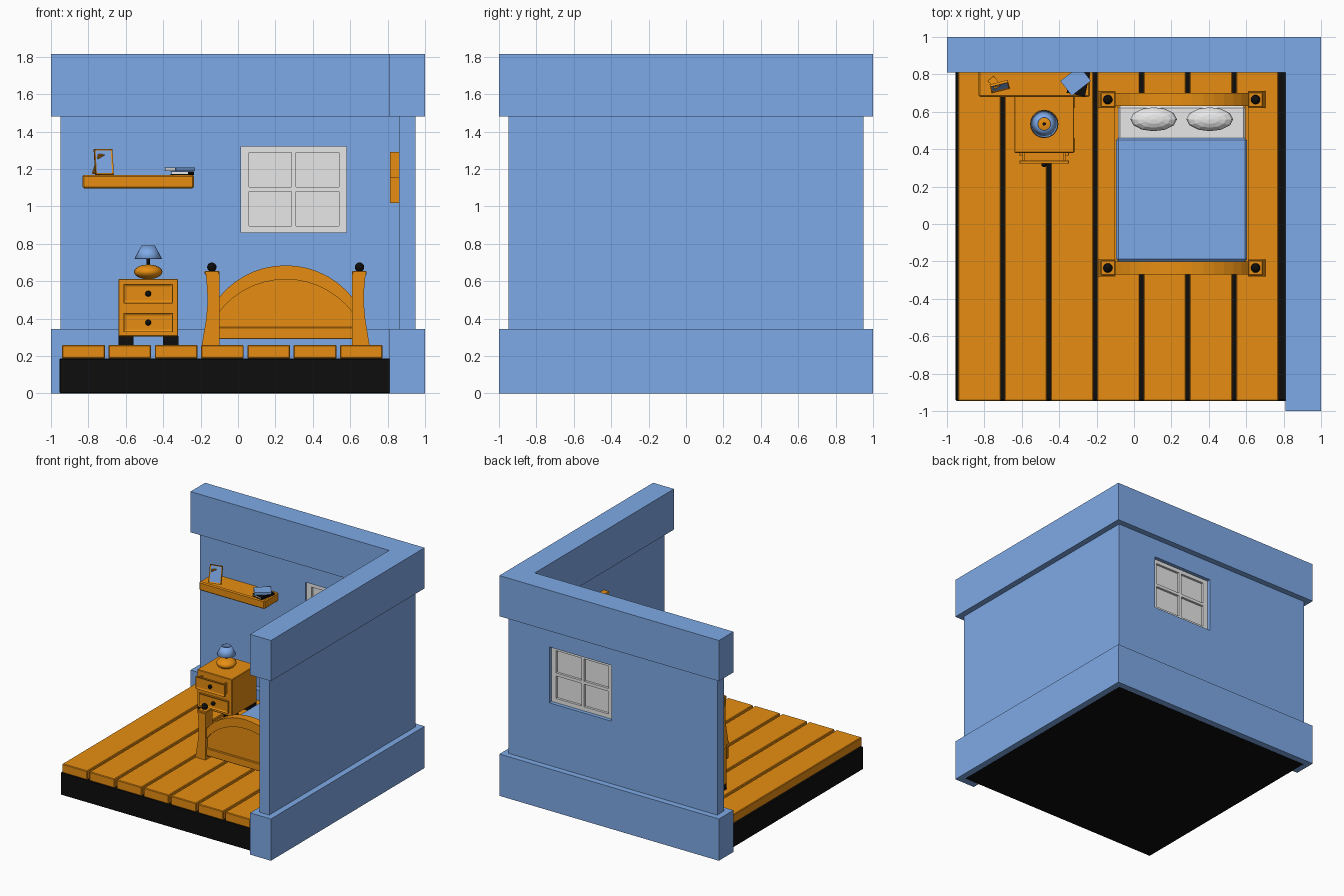
import bpy, bmesh, math
from mathutils import Matrix, Vector

if "Cube" in bpy.data.objects:
    bpy.data.objects.remove(bpy.data.objects["Cube"])


def material(name, rgb):
    m = bpy.data.materials.new(name)
    m.diffuse_color = (*rgb, 1)
    m.use_nodes = True
    m.node_tree.nodes["Principled BSDF"].inputs["Base Color"].default_value = m.diffuse_color
    return m


BLUE = material("soft_blue", (0.21, 0.40, 0.80))
WOOD = material("orange_wood", (0.80, 0.27, 0.006))
BLACK = material("black", (0.004, 0.004, 0.004))
WHITE = material("off_white", (0.80, 0.80, 0.80))


def finish(name, bm, mats, matrix=None, smooth=False, bevel=0):
    if matrix:
        bm.transform(matrix)
    bmesh.ops.recalc_face_normals(bm, faces=bm.faces)
    me = bpy.data.meshes.new(name)
    bm.to_mesh(me)
    bm.free()
    for m in mats if isinstance(mats, tuple) else (mats,):
        me.materials.append(m)
    ob = bpy.data.objects.new(name, me)
    bpy.context.collection.objects.link(ob)
    if bevel:
        b = ob.modifiers.new("bevel", 'BEVEL')
        b.width, b.segments = bevel, 1
    if smooth:
        bpy.ops.object.select_all(action='DESELECT')
        ob.select_set(True)
        bpy.context.view_layer.objects.active = ob
        bpy.ops.object.shade_smooth_by_angle(angle=math.radians(40))
    return ob


def box(name, x, y, z, mats, inset=0, depth=0.008, matrix=None, bevel=0):
    """Box from three ranges; inset sinks a panel (second colour) into the -y face."""
    bm = bmesh.new()
    bmesh.ops.create_cube(bm, size=1)
    for v in bm.verts:
        v.co = Vector(r[0] + (c + 0.5) * (r[1] - r[0]) for c, r in zip(v.co, (x, y, z)))
    bm.normal_update()
    if inset:
        face = next(f for f in bm.faces if f.normal.y < -0.9)
        bmesh.ops.inset_individual(bm, faces=[face], thickness=inset)
        for v in face.verts:
            v.co.y += depth
        if isinstance(mats, tuple):
            face.material_index = 1
    return finish(name, bm, mats, matrix, bevel=bevel)


def prism(name, pts, lo, hi, mat, axis='y', bevel=0):
    """Extrude an outline: (x, z) along y, or (x, y) along z."""
    bm = bmesh.new()
    at = (lambda p, h: (p[0], h, p[1])) if axis == 'y' else (lambda p, h: (p[0], p[1], h))
    face = bm.faces.new([bm.verts.new(at(p, lo)) for p in pts])
    new = bmesh.ops.extrude_face_region(bm, geom=[face])["geom"]
    shift = Vector(at((0, 0), hi - lo))
    for v in new:
        if isinstance(v, bmesh.types.BMVert):
            v.co += shift
    return finish(name, bm, mat, bevel=bevel)


def ball(name, centre, radii, mat, seg=16, rings=10, smooth=True):
    bm = bmesh.new()
    bmesh.ops.create_uvsphere(bm, u_segments=seg, v_segments=rings, radius=1)
    return finish(name, bm, mat, Matrix.Translation(centre) @ Matrix.Diagonal((*radii, 1)), smooth)


def cylinder(name, centre, r1, r2, h, mat, caps=True, seg=16):
    bm = bmesh.new()
    bmesh.ops.create_cone(bm, cap_ends=caps, segments=seg, radius1=r1, radius2=r2, depth=h)
    return finish(name, bm, mat, Matrix.Translation(centre), True)


# Walls: L-shaped trims and a thinner wall between them
def corner(lo, hi):
    return [(-hi, hi), (-hi, lo), (lo, lo), (lo, -hi), (hi, -hi), (hi, hi)]


prism("lower_trim", corner(0.81, 1), 0.001, 0.345, BLUE, 'z')
prism("upper_trim", corner(0.81, 1), 1.48, 1.815, BLUE, 'z')
wall = [(-0.95, 0.95), (-0.95, 0.86), (0.86, 0.86), (0.86, -0.95), (0.95, -0.95), (0.95, 0.95)]
walls = prism("walls", wall, 0.34, 1.485, BLUE, 'z')
cutter = box("window_cutter", (0.015, 0.58), (0.7, 1.1), (0.86, 1.32), BLUE)
cutter.hide_render = True
cutter.hide_set(True)
cut = walls.modifiers.new("window_hole", 'BOOLEAN')
cut.object, cut.operation, cut.solver = cutter, 'DIFFERENCE', 'EXACT'

# Window: pane plate with frame bars
box("window_pane", (0.02, 0.575), (0.89, 0.90), (0.865, 1.315), WHITE)
for i, x in enumerate([(0.015, 0.06), (0.285, 0.31), (0.54, 0.58)]):
    box(f"window_upright_{i}", x, (0.87, 0.92), (0.86, 1.32), WHITE)
for i, z in enumerate([(0.86, 0.895), (1.08, 1.105), (1.288, 1.32)]):
    box(f"window_crossbar_{i}", (0.015, 0.58), (0.871, 0.919), z, WHITE)

# Floor
box("floor_base", (-0.955, 0.95), (-0.945, 0.95), (0, 0.188), BLACK, bevel=0.006)
for i in range(7):
    x = -0.94 + i * 0.2475
    box(f"floor_plank_{i}", (x, x + 0.228), (-0.945, 0.83), (0.186, 0.26), WOOD, bevel=0.005)

# Bed: matching headboard and footboard with flared posts
CX = 0.255


def arch(base, top, n=14, half=0.36):
    rise = top - base
    r = (half * half + rise * rise) / (2 * rise)
    a = math.asin(half / r)
    return [(CX + r * math.sin(t), top - r + r * math.cos(t))
            for t in (-a + 2 * a * i / n for i in range(n + 1))]


post = [(-0.10, 0.26), (-0.193, 0.26), (-0.183, 0.32), (-0.170, 0.40),
        (-0.163, 0.48), (-0.165, 0.56), (-0.172, 0.64), (-0.10, 0.64)]
for end, y in (("foot", -0.235), ("head", 0.665)):
    upper, lower = arch(0.51, 0.685), arch(0.43, 0.61)
    prism(f"{end}board_arch", upper + lower[::-1], y - 0.035, y + 0.035, WOOD)
    prism(f"{end}board_panel", [(CX - 0.36, 0.33)] + lower + [(CX + 0.36, 0.33)],
          y - 0.02, y + 0.02, WOOD)
    box(f"{end}board_rail", (-0.105, 0.615), (y - 0.032, y + 0.032), (0.29, 0.355), WOOD, bevel=0.005)
    for side, s in (("left", 1), ("right", -1)):
        flip = lambda x: CX + s * (x - CX)
        prism(f"{end}_post_{side}", [(flip(x), z) for x, z in post], y - 0.045, y + 0.045, WOOD)
        box(f"{end}_post_cap_{side}", sorted((flip(-0.178), flip(-0.10))),
            (y - 0.04, y + 0.04), (0.635, 0.655), WOOD, bevel=0.004)
        ball(f"{end}_post_knob_{side}", (flip(-0.14), y, 0.675), (0.025,) * 3, BLACK)
for side, x in (("left", (-0.103, -0.085)), ("right", (0.595, 0.613))):
    box(f"bed_rail_{side}", x, (-0.22, 0.65), (0.31, 0.39), WOOD)
box("mattress", (-0.085, 0.595), (-0.2, 0.63), (0.32, 0.46), WHITE, bevel=0.01)
box("blanket", (-0.095, 0.605), (-0.2, 0.46), (0.37, 0.475), BLUE, bevel=0.012)
for side, x in (("left", 0.105), ("right", 0.405)):
    ball(f"pillow_{side}", (x, 0.56, 0.495), (0.125, 0.064, 0.05), WHITE, 12, 8, False)

# Nightstand with the top drawer pulled open
box("nightstand_body", (-0.64, -0.32), (0.38, 0.70), (0.305, 0.612), WOOD, bevel=0.004)
for i, x in enumerate([(-0.64, -0.56), (-0.40, -0.318)]):
    for j, y in enumerate([(0.385, 0.46), (0.62, 0.695)]):
        box(f"nightstand_foot_{i}{j}", x, y, (0.258, 0.307), BLACK)
for name, y, z in (("lower", 0.365, (0.328, 0.43)), ("upper", 0.322, (0.482, 0.585))):
    box(f"{name}_drawer_front", (-0.612, -0.348), (y, y + 0.018), z, WOOD, inset=0.018, bevel=0.002)
    ball(f"{name}_drawer_knob", (-0.48, y - 0.002, sum(z) / 2), (0.016,) * 3, BLACK, 12, 8)
box("drawer_bottom", (-0.595, -0.365), (0.335, 0.385), (0.49, 0.50), WOOD)
for i, x in enumerate([(-0.595, -0.583), (-0.377, -0.365)]):
    box(f"drawer_side_{i}", x, (0.335, 0.385), (0.495, 0.575), WOOD)

# Table lamp
LX, LY = -0.48, 0.535
ball("lamp_base", (LX, LY, 0.65), (0.076, 0.076, 0.039), WOOD, 20, 12)
cylinder("lamp_stem", (LX, LY, 0.708), 0.009, 0.009, 0.05, BLACK)
shade = cylinder("lamp_shade", (LX, LY, 0.756), 0.073, 0.036, 0.068, BLUE, caps=False, seg=20)
shade.modifiers.new("thickness", 'SOLIDIFY').thickness = 0.004

# Wall shelf
box("shelf", (-0.832, -0.235), (0.68, 0.865), (1.097, 1.168), WOOD, bevel=0.008)

# Picture frame leaning on the shelf, with its back stand
place = (Matrix.Translation((-0.712, 0.712, 1.172)) @ Matrix.Rotation(math.radians(14), 4, 'Z'))
lean = place @ Matrix.Rotation(math.radians(-14), 4, 'X')
box("shelf_picture", (-0.05, 0.05), (0, 0.014), (0, 0.14), (WOOD, BLUE), 0.011, 0.005, lean)
stand = place @ Matrix.Rotation(math.radians(25), 4, 'Z') @ Matrix.Rotation(math.radians(28), 4, 'X')
box("picture_stand", (-0.02, 0.02), (0.07, 0.078), (-0.035, 0.08), WOOD, matrix=stand)

# Two pictures on the right wall, facing -x
for name, y, z in (("upper", -0.10, 1.152), ("lower", 0.06, 1.018)):
    m = Matrix.Translation((0.812, y, z)) @ Matrix.Rotation(math.radians(-90), 4, 'Z')
    box(f"{name}_wall_picture", (-0.06, 0.06), (0, 0.05), (0, 0.14), (WOOD, BLUE), 0.014, 0.012, m)


# Stacked books: covers, spine and pages
def book(name, centre, angle, cover):
    m = Matrix.Translation(centre) @ Matrix.Rotation(math.radians(angle), 4, 'Z')
    for part, z in (("bottom", (0, 0.004)), ("top", (0.016, 0.02))):
        box(f"{name}_{part}_cover", (-0.05, 0.05), (-0.065, 0.065), z, cover, matrix=m)
    box(f"{name}_pages", (-0.046, 0.045), (-0.06, 0.06), (0.004, 0.016), WHITE, matrix=m)
    box(f"{name}_spine", (0.045, 0.05), (-0.065, 0.065), (0.002, 0.018), cover, matrix=m)


book("lower_book", (-0.298, 0.755, 1.168), -12, BLACK)
book("upper_book", (-0.312, 0.765, 1.189), -52, BLUE)
